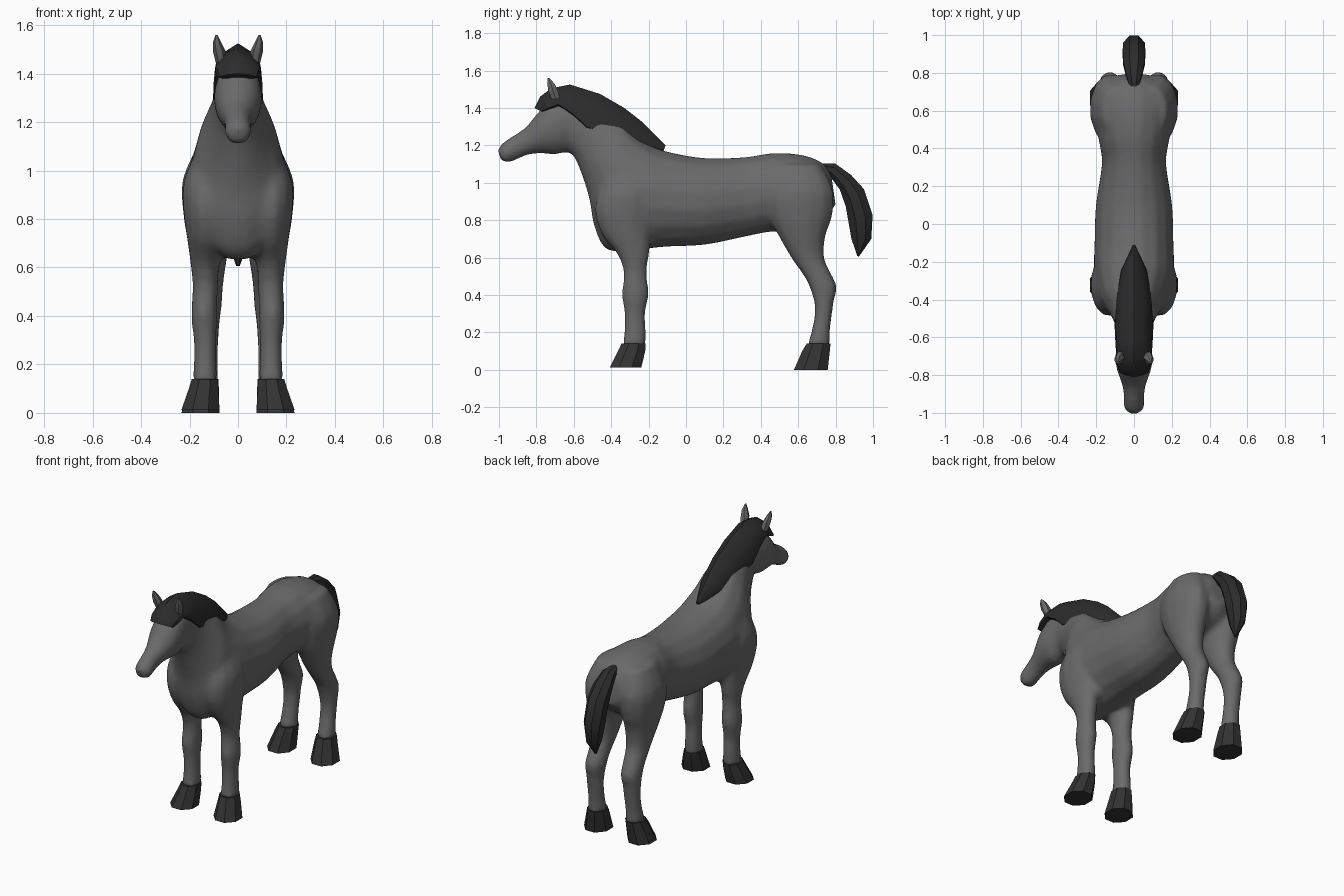
import bpy, bmesh, math
from mathutils import Vector


def material(name, r, g, b):
    m = bpy.data.materials.new(name)
    m.diffuse_color = (r, g, b, 1)
    return m


COAT = material("grey coat", 0.145, 0.145, 0.145)
HAIR = material("dark hair", 0.025, 0.025, 0.025)
HOOF = material("dark hoof", 0.032, 0.032, 0.032)


def circle(n):
    return [(math.sin(2 * math.pi * (i + .5) / n), math.cos(2 * math.pi * (i + .5) / n)) for i in range(n)]


def upright(ty, tz, by, bz, w):
    """Ring from its top and bottom point in the middle plane and its half width."""
    top, bot = Vector((0, ty, tz)), Vector((0, by, bz))
    return (top + bot) / 2, Vector((w, 0, 0)), (top - bot) / 2


def level(z, y0, y1, x0, x1, side=1):
    """Horizontal ring from its extents."""
    return (Vector((side * (x0 + x1) / 2, (y0 + y1) / 2, z)),
            Vector((side * (x1 - x0) / 2, 0, 0)), Vector((0, (y1 - y0) / 2, 0)))


def refine(rings, steps):
    """Catmull-Rom interpolation between rings."""
    out = []
    for i in range(len(rings) - 1):
        quad = [rings[max(0, min(len(rings) - 1, i + k))] for k in (-1, 0, 1, 2)]
        for s in range(steps):
            t = s / steps
            out.append(tuple(
                b + (c - a) * (t / 2) + (a * 2 - b * 5 + c * 4 - d) * (t * t / 2)
                + (b * 3 - a - c * 3 + d) * (t ** 3 / 2) for a, b, c, d in zip(*quad)))
    return out + [rings[-1]]


def loft(bm, rings, profile, steps=1):
    loops = [[bm.verts.new(c + u * p + v * q) for p, q in profile] for c, u, v in refine(rings, steps)]
    n = len(profile)
    for a, b in zip(loops, loops[1:]):
        for i in range(n):
            bm.faces.new((a[i], a[(i + 1) % n], b[(i + 1) % n], b[i]))
    bm.faces.new(loops[0])
    bm.faces.new(loops[-1])


def finish(name, bm, mat, angle=None):
    bmesh.ops.recalc_face_normals(bm, faces=bm.faces[:])
    me = bpy.data.meshes.new(name)
    bm.to_mesh(me)
    bm.free()
    me.materials.append(mat)
    ob = bpy.data.objects.new(name, me)
    bpy.context.collection.objects.link(ob)
    if angle:
        bpy.ops.object.select_all(action='DESELECT')
        ob.select_set(True)
        bpy.context.view_layer.objects.active = ob
        bpy.ops.object.shade_smooth_by_angle(angle=math.radians(angle))
    return ob


# Trunk, neck and head: top y, top z, bottom y, bottom z, half width
trunk = [
    (.775, 1.05, .80, .88, .08), (.72, 1.115, .73, .80, .17), (.60, 1.155, .60, .74, .205),
    (.45, 1.16, .45, .735, .19), (.32, 1.14, .32, .71, .172), (.10, 1.135, .10, .665, .205),
    (-.10, 1.17, -.10, .655, .212), (-.20, 1.21, -.25, .64, .215), (-.27, 1.27, -.42, .635, .20),
    (-.33, 1.33, -.49, .76, .175), (-.39, 1.37, -.515, .90, .14), (-.46, 1.42, -.55, 1.02, .11),
    (-.52, 1.45, -.60, 1.14, .095), (-.60, 1.47, -.64, 1.16, .09), (-.70, 1.45, -.70, 1.15, .10),
    (-.77, 1.40, -.77, 1.155, .092), (-.86, 1.295, -.84, 1.15, .064), (-.93, 1.25, -.90, 1.125, .054),
    (-.985, 1.21, -.955, 1.105, .054), (-1.005, 1.175, -.995, 1.125, .035)]

# Legs: z, y range, x range
front_leg = [
    (1.10, -.40, -.20, .06, .165), (.96, -.47, -.16, .04, .225), (.84, -.49, -.16, .04, .228),
    (.72, -.45, -.18, .05, .212), (.62, -.37, -.195, .075, .198), (.52, -.335, -.208, .082, .188),
    (.40, -.345, -.198, .085, .194), (.30, -.33, -.218, .088, .184), (.20, -.332, -.212, .088, .184),
    (.12, -.345, -.215, .083, .19)]
hind_leg = [
    (1.10, .48, .72, .04, .17), (.96, .43, .79, .02, .232), (.82, .44, .785, .02, .228),
    (.72, .49, .75, .03, .212), (.60, .56, .74, .05, .19), (.50, .63, .785, .062, .188),
    (.44, .66, .808, .066, .188), (.36, .685, .79, .075, .186), (.28, .685, .78, .08, .182),
    (.20, .668, .77, .082, .184), (.12, .645, .77, .08, .19)]

# Body merged into one smooth skin
bm = bmesh.new()
loft(bm, [upright(*r) for r in trunk], circle(16), 3)
for side in (1, -1):
    for leg in (front_leg, hind_leg):
        loft(bm, [level(*r, side) for r in leg], circle(12), 3)
body = finish("body", bm, COAT)
remesh = body.modifiers.new("merge", 'REMESH')
remesh.mode = 'VOXEL'
remesh.voxel_size = 0.017
remesh.use_smooth_shade = True
smooth = body.modifiers.new("soften", 'SMOOTH')
smooth.factor = 0.5
smooth.iterations = 5

# Hooves
for side, tag in ((1, "left"), (-1, "right")):
    for part, rings in (
            ("front", [(.14, -.35, -.21, .079, .195), (.10, -.37, -.212, .076, .208), (.012, -.415, -.232, .07, .24)]),
            ("hind", [(.14, .64, .778, .076, .195), (.10, .615, .775, .074, .208), (.0, .57, .765, .07, .24)])):
        bm = bmesh.new()
        loft(bm, [level(*r, side) for r in rings], circle(8))
        finish(f"{part}_hoof_{tag}", bm, HOOF, 35)

# Mane with forelock
ridge = [(0, 1), (.55, .6), (.95, -.2), (1, -.8), (.7, -1), (-.7, -1), (-1, -.8), (-.95, -.2), (-.55, .6)]
mane = [(-.11, 1.20, -.12, 1.17, .008), (-.24, 1.33, -.25, 1.195, .07), (-.33, 1.40, -.40, 1.235, .095),
        (-.46, 1.475, -.54, 1.28, .103), (-.62, 1.525, -.60, 1.35, .10), (-.72, 1.505, -.68, 1.41, .095),
        (-.78, 1.46, -.74, 1.39, .09), (-.81, 1.40, -.77, 1.38, .08)]
bm = bmesh.new()
loft(bm, [upright(*r) for r in mane], ridge)
finish("mane", bm, HAIR, 35)

# Tail
tail = [(.71, 1.105, .71, 1.08, .02), (.80, 1.105, .77, 1.03, .045), (.885, 1.045, .82, .96, .062),
        (.955, .97, .85, .87, .065), (1.003, .83, .865, .78, .062), (.995, .70, .88, .70, .045),
        (.925, .605, .915, .61, .008)]
bm = bmesh.new()
loft(bm, [upright(*r) for r in tail], circle(8))
finish("tail", bm, HAIR, 35)

# Ears
for side, tag in ((1, "left"), (-1, "right")):
    bm = bmesh.new()
    loft(bm, [level(*r, side) for r in (
        (1.42, -.71, -.665, .045, .085), (1.49, -.74, -.68, .05, .103), (1.53, -.745, -.70, .07, .103),
        (1.56, -.74, -.73, .085, .093))], circle(6))
    finish(f"ear_{tag}", bm, COAT, 40)
